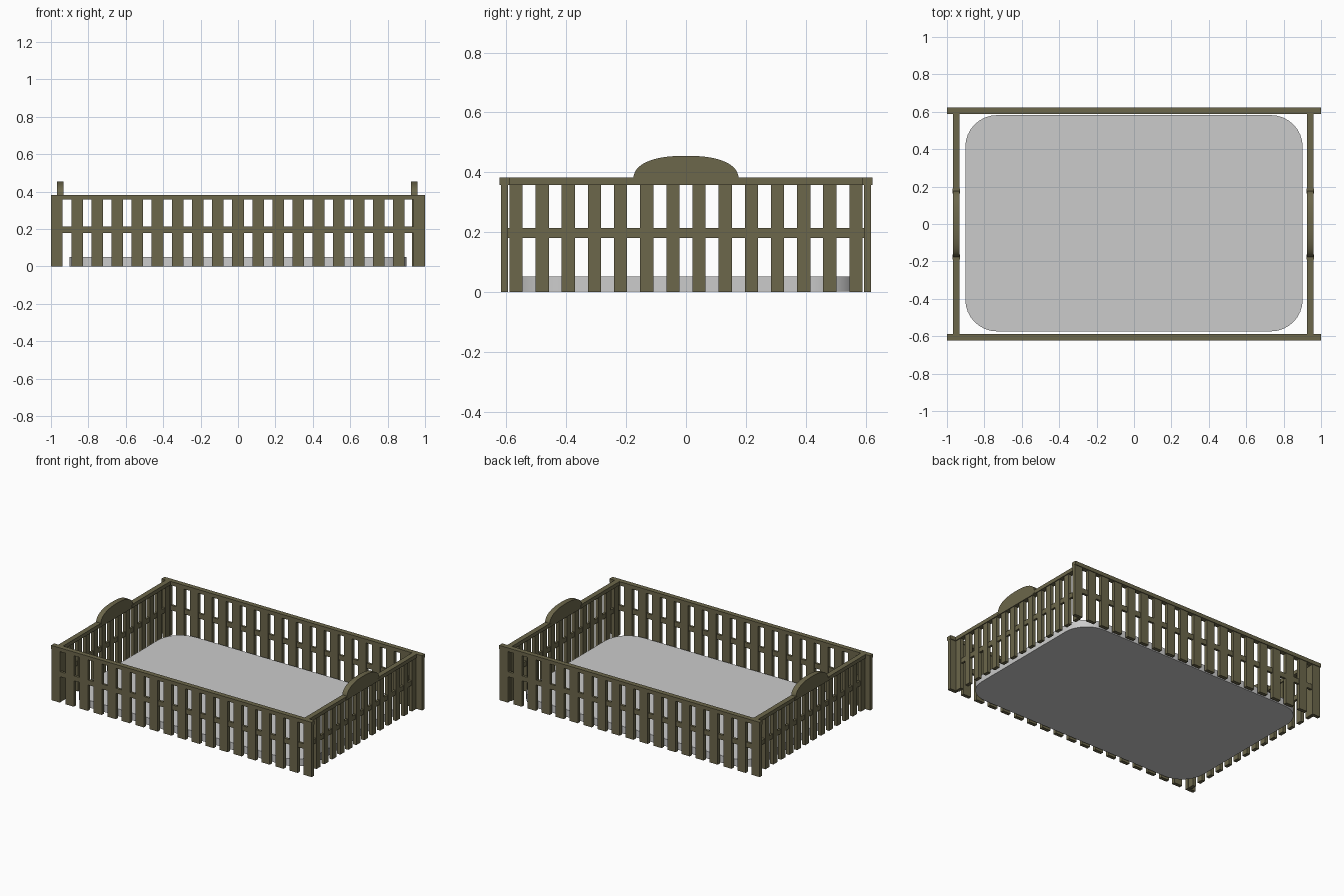
import bpy, bmesh, math

if "Cube" in bpy.data.objects:
    bpy.data.objects.remove(bpy.data.objects["Cube"])

wood = bpy.data.materials.new("olive_wood")
wood.diffuse_color = (0.15, 0.135, 0.07, 1)
wood.use_nodes = True
wood.node_tree.nodes["Principled BSDF"].inputs["Base Color"].default_value = wood.diffuse_color


def finish(name, bm, mat=None):
    bmesh.ops.recalc_face_normals(bm, faces=bm.faces)
    me = bpy.data.meshes.new(name)
    bm.to_mesh(me)
    bm.free()
    ob = bpy.data.objects.new(name, me)
    bpy.context.collection.objects.link(ob)
    if mat:
        me.materials.append(mat)
    return ob


def box(name, x, y, z, mat=wood):
    # box from (min, max) pairs
    bm = bmesh.new()
    bmesh.ops.create_cube(bm, size=1)
    for v in bm.verts:
        for i, (a, b) in enumerate((x, y, z)):
            v.co[i] = (a + b) / 2 + v.co[i] * (b - a)
    return finish(name, bm, mat)


def extrude(name, pts, vec, mat=None):
    bm = bmesh.new()
    f = bm.faces.new([bm.verts.new(p) for p in pts])
    r = bmesh.ops.extrude_face_region(bm, geom=[f])
    bmesh.ops.translate(bm, vec=vec, verts=[g for g in r["geom"] if isinstance(g, bmesh.types.BMVert)])
    return finish(name, bm, mat)


def shade(ob):
    bpy.ops.object.select_all(action='DESELECT')
    ob.select_set(True)
    bpy.context.view_layer.objects.active = ob
    bpy.ops.object.shade_smooth_by_angle(angle=math.radians(35))


# Long sides: top rail, middle rail and 19 slats
for side, s in (("front", -1), ("back", 1)):
    c = s * 0.606
    box(side + "_top_rail", (-1, 1), (c - 0.017, c + 0.017), (0.357, 0.383))
    box(side + "_middle_rail", (-0.97, 0.97), (c - 0.008, c + 0.008), (0.178, 0.213))
    for i in range(19):
        x = -0.968 + i * 1.936 / 18
        box(f"{side}_slat", (x - 0.031, x + 0.031), (c - 0.012, c + 0.012), (0, 0.36))

# Short ends: rails, 14 slats and a rounded crest
for side, c in (("left", -0.95), ("right", 0.943)):
    for s in (-1, 1):
        box(side + "_top_rail", (c - 0.018, c + 0.018), sorted((s * 0.17, s * 0.594)), (0.357, 0.383))
        box(side + "_crest_peg", (c - 0.0195, c + 0.0195), (s * 0.177 - 0.013, s * 0.177 + 0.013), (0.364, 0.378))
    box(side + "_middle_rail", (c - 0.008, c + 0.008), (-0.594, 0.594), (0.18, 0.213))
    for i in range(14):
        y = -0.568 + i * 1.136 / 13
        box(f"{side}_slat", (c - 0.012, c + 0.012), (y - 0.022, y + 0.022), (0, 0.36))
    pts = [(c - 0.018, -0.176, 0.357)]
    for i in range(25):
        a = math.pi * (1 - i / 24)
        ca, sa = math.cos(a), max(math.sin(a), 0)
        pts.append((c - 0.018, 0.176 * math.copysign(abs(ca) ** 0.85, ca), 0.375 + 0.08 * sa ** 0.85))
    pts.append((c - 0.018, 0.176, 0.357))
    shade(extrude(side + "_crest", pts, (0.036, 0, 0), wood))

# Mattress: rounded slab
pts = []
R = 0.17
for k, (sx, sy) in enumerate(((1, 1), (-1, 1), (-1, -1), (1, -1))):
    for i in range(9):
        a = math.pi / 2 * (k + i / 8)
        pts.append((sx * (0.902 - R) + R * math.cos(a), 0.004 + sy * (0.578 - R) + R * math.sin(a), 0.001))
shade(extrude("mattress", pts, (0, 0, 0.05)))
